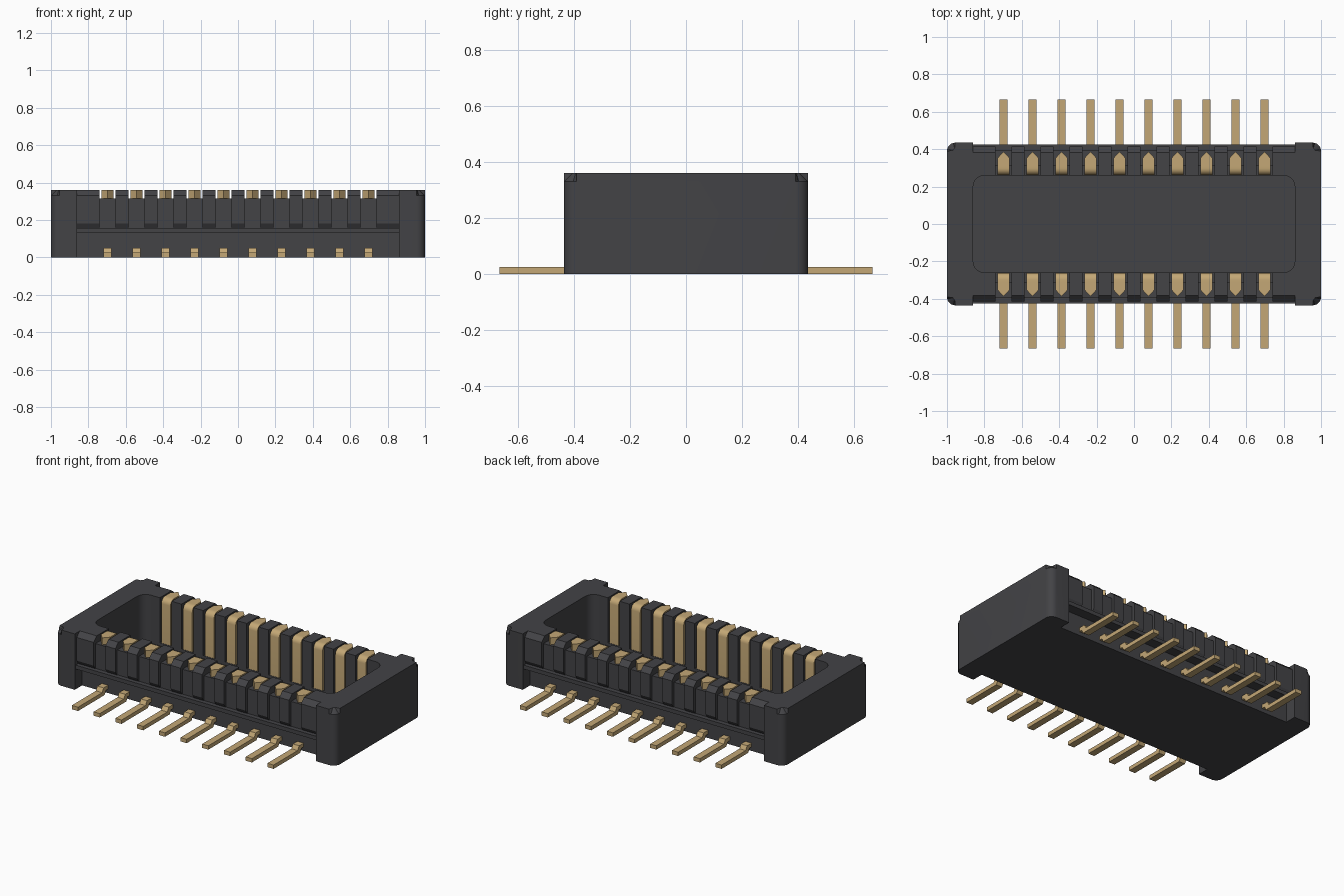
import bpy, bmesh, math
from mathutils import Vector

old = bpy.data.objects.get("Cube")
if old:
    bpy.data.objects.remove(old, do_unlink=True)


def material(name, rgb):
    m = bpy.data.materials.new(name)
    m.use_nodes = True
    m.diffuse_color = (*rgb, 1)
    b = m.node_tree.nodes["Principled BSDF"]
    b.inputs["Base Color"].default_value = (*rgb, 1)
    b.inputs["Roughness"].default_value = 0.6
    return m


black = material("black plastic", (0.056, 0.056, 0.061))
gold = material("gold metal", (0.55, 0.39, 0.18))

PITCH, COUNT = 0.155, 10
PIN_X = [(i - (COUNT - 1) / 2) * PITCH for i in range(COUNT)]
SLOT = 0.0425       # half width of a pin slot
END = 0.86          # half length of the cavity and side recesses
TOP = 0.36


def extrude(bm, ring, offset):
    """Solid made by sweeping a closed ring of points along an offset."""
    a = [bm.verts.new(p) for p in ring]
    b = [bm.verts.new(Vector(p) + Vector(offset)) for p in ring]
    bm.faces.new(a)
    bm.faces.new(b[::-1])
    for i in range(len(a)):
        j = (i + 1) % len(a)
        bm.faces.new((a[i], b[i], b[j], a[j]))


def side_prism(bm, profile, x0, x1, side):
    """Sweep a (y, z) profile along x on the front or back side."""
    extrude(bm, [(x0, side * y, z) for y, z in profile], (x1 - x0, 0, 0))


def rounded_box(bm, hx, hy, z0, z1, radius):
    ring = []
    for k, (sx, sy) in enumerate(((1, 1), (-1, 1), (-1, -1), (1, -1))):
        for s in range(7):
            a = math.pi / 2 * (k + s / 6)
            ring.append((sx * (hx - radius) + radius * math.cos(a),
                         sy * (hy - radius) + radius * math.sin(a), z0))
    extrude(bm, ring, (0, 0, z1 - z0))


def finish(bm, name, mat, smooth=False):
    bmesh.ops.recalc_face_normals(bm, faces=bm.faces)
    me = bpy.data.meshes.new(name)
    bm.to_mesh(me)
    bm.free()
    me.materials.append(mat)
    ob = bpy.data.objects.new(name, me)
    bpy.context.collection.objects.link(ob)
    if smooth:
        soften(ob)
    return ob


def soften(ob):
    bpy.ops.object.select_all(action="DESELECT")
    ob.select_set(True)
    bpy.context.view_layer.objects.active = ob
    bpy.ops.object.shade_smooth_by_angle(angle=math.radians(30))


def cut(target, cutter):
    cutter.hide_render = True
    mod = target.modifiers.new("cut", "BOOLEAN")
    mod.operation, mod.solver, mod.object = "DIFFERENCE", "EXACT", cutter
    bpy.context.view_layer.objects.active = target
    bpy.ops.object.modifier_apply(modifier=mod.name)
    bpy.data.objects.remove(cutter, do_unlink=True)


# Housing: rounded block with a chamfered top rim
bm = bmesh.new()
rounded_box(bm, 1, 0.435, 0, TOP, 0.045)
rim = [e for e in bm.edges if all(v.co.z > TOP - 0.001 for v in e.verts)]
bmesh.ops.bevel(bm, geom=rim, offset=0.03, segments=1, affect="EDGES")
housing = finish(bm, "housing", black)

# Open cavity
bm = bmesh.new()
rounded_box(bm, END, 0.26, 0.05, 0.5, 0.06)
cut(housing, finish(bm, "cavity_cutter", black))

# Stepped recess along both long sides, leaving a thin ledge
recess = [(0.365, 0.4), (0.365, TOP), (0.395, 0.335), (0.395, 0.155),
          (0.425, 0.155), (0.425, 0.13), (0.36, 0.13), (0.36, -0.1),
          (0.5, -0.1), (0.5, 0.4)]
bm = bmesh.new()
for side in (-1, 1):
    side_prism(bm, recess, -END, END, side)
cut(housing, finish(bm, "recess_cutter", black))

# Pin slots: a groove inside the cavity and a notch through the wall top
slot = [(0.25, 0.07), (0.31, 0.07), (0.31, 0.315),
        (0.5, 0.315), (0.5, 0.4), (0.25, 0.4)]
bm = bmesh.new()
for side in (-1, 1):
    for x in PIN_X:
        side_prism(bm, slot, x - SLOT, x + SLOT, side)
cut(housing, finish(bm, "slot_cutter", black))
soften(housing)

# Ribs on the outer walls between the slots, plus wide shoulders at the ends
rib = [(0.36, TOP), (0.383, TOP), (0.415, 0.33), (0.415, 0.18),
       (0.4, 0.156), (0.36, 0.156)]
edges = [-END] + [x + s * SLOT for x in PIN_X for s in (-1, 1)] + [END]
for side, label in ((-1, "front"), (1, "back")):
    bm = bmesh.new()
    for x0, x1 in zip(edges[::2], edges[1::2]):
        side_prism(bm, rib, x0, x1, side)
    finish(bm, label + "_ribs", black)

# Contacts: leg with rounded shoulder and a pointed arm on top
R = 0.035
leg = [(0.31, 0.05), (0.31, TOP)]
for s in range(7):
    a = math.pi / 2 * (1 + s / 6)
    leg.append((0.262 + R + R * math.cos(a), TOP - R + R * math.sin(a)))
leg.append((0.262, 0.05))
# Soldering leads with a small step up under the ledge
lead = [(0.665, 0), (0.665, 0.025), (0.42, 0.025), (0.405, 0.05),
        (0.34, 0.05), (0.34, 0.025), (0.38, 0.025), (0.395, 0)]
W = 0.0325
arm = [(-W, 0.31), (W, 0.31), (W, 0.352), (0, 0.387), (-W, 0.352)]
for side, label in ((-1, "front"), (1, "back")):
    bm = bmesh.new()
    for x in PIN_X:
        side_prism(bm, leg, x - W, x + W, side)
        extrude(bm, [(x + px, side * y, 0.315) for px, y in arm],
                (0, 0, TOP - 0.315))
    finish(bm, label + "_contacts", gold, smooth=True)
    bm = bmesh.new()
    for x in PIN_X:
        side_prism(bm, lead, x - 0.022, x + 0.022, side)
    finish(bm, label + "_leads", gold)
